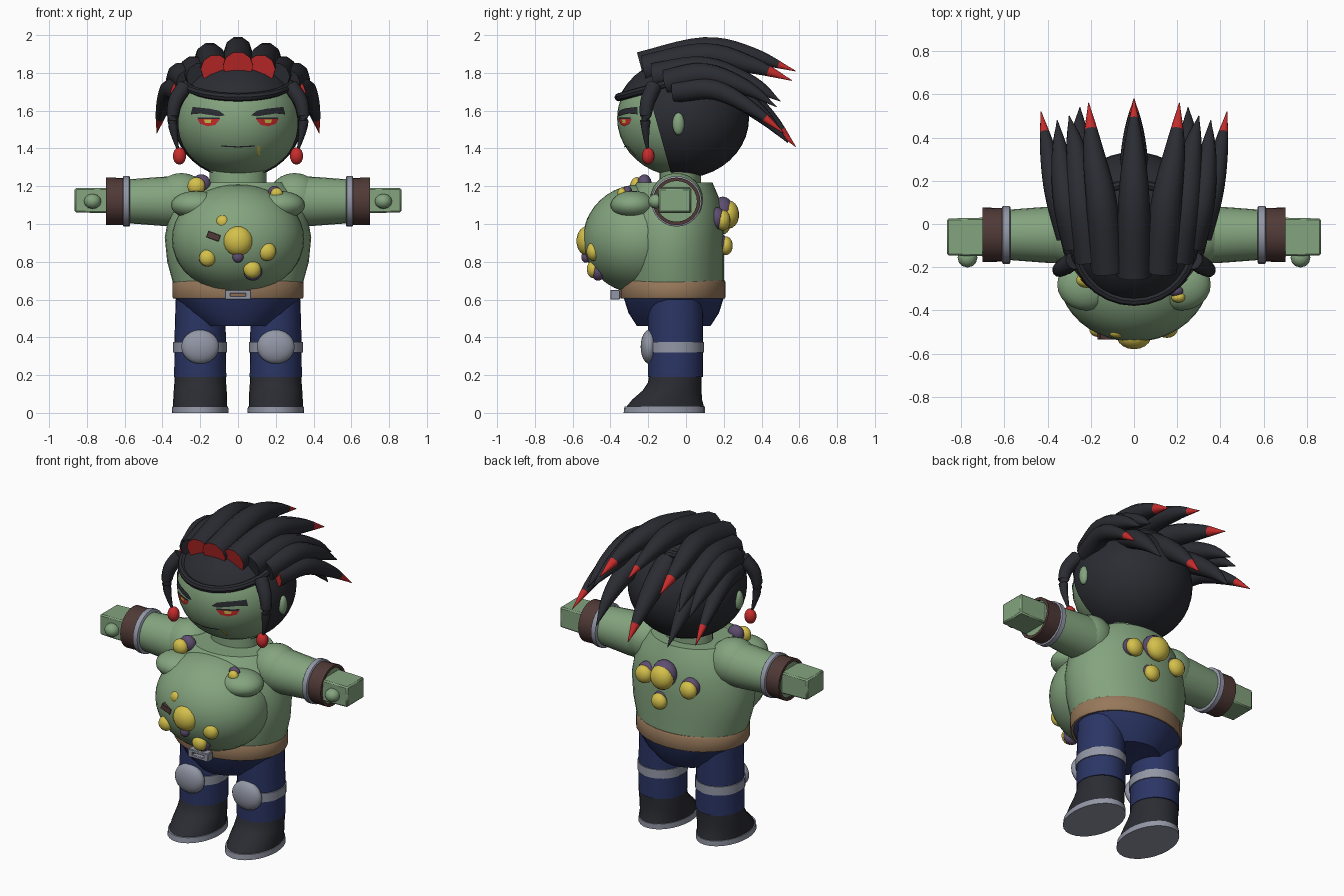
import bpy, bmesh
from math import sin, cos, pi, sqrt, radians
from mathutils import Vector, Matrix

if "Cube" in bpy.data.objects:
    bpy.data.objects.remove(bpy.data.objects["Cube"])


def material(name, rgb):
    m = bpy.data.materials.new(name)
    m.use_nodes = True
    m.diffuse_color = (*rgb, 1)
    m.node_tree.nodes["Principled BSDF"].inputs["Base Color"].default_value = (*rgb, 1)
    return m


SKIN = material("green_skin", (.23, .37, .21))
HAIR = material("black_hair", (.024, .025, .032))
RED = material("red", (.58, .025, .025))
YELLOW = material("yellow", (.66, .53, .07))
PURPLE = material("purple", (.11, .075, .16))
NAVY = material("navy_cloth", (.024, .036, .13))
METAL = material("grey_metal", (.29, .31, .38))
BROWN = material("brown_leather", (.08, .042, .038))
TAN = material("tan_leather", (.31, .19, .105))
SIDES = (("left", 1), ("right", -1))
made = []


def finish(name, bm, *mats):
    bmesh.ops.recalc_face_normals(bm, faces=bm.faces)
    me = bpy.data.meshes.new(name)
    bm.to_mesh(me)
    bm.free()
    for m in mats:
        me.materials.append(m)
    ob = bpy.data.objects.new(name, me)
    bpy.context.collection.objects.link(ob)
    made.append(ob)
    return ob


def ball(name, mat, at, size, n=24, cut=None):
    """Ellipsoid, optionally cut by a plane (point, normal) keeping the normal side."""
    bm = bmesh.new()
    bmesh.ops.create_uvsphere(bm, u_segments=n, v_segments=n // 2, radius=1,
                              matrix=Matrix.Translation(at) @ Matrix.Diagonal((*size, 1)))
    if cut:
        bmesh.ops.bisect_plane(bm, geom=bm.verts[:] + bm.edges[:] + bm.faces[:],
                               plane_co=cut[0], plane_no=cut[1], clear_inner=True)
    return finish(name, bm, mat)


def skin_rings(bm, rings):
    """Bridge rings of points and cap both ends."""
    loops = [[bm.verts.new(p) for p in ring] for ring in rings]
    n = len(loops[0])
    for a, b in zip(loops, loops[1:]):
        for i in range(n):
            j = (i + 1) % n
            bm.faces.new((a[i], a[j], b[j], b[i]))
    bm.faces.new(loops[0])
    bm.faces.new(loops[-1])


def loft(name, mat, rings, x=0, n=28):
    """Stack of horizontal ellipses: (z, centre y, radius x, radius y)."""
    bm = bmesh.new()
    skin_rings(bm, [[(x + rx * cos(2 * pi * i / n), cy + ry * sin(2 * pi * i / n), z)
                     for i in range(n)] for z, cy, rx, ry in rings])
    return finish(name, bm, mat)


def limb(name, mat, side, rings, n=24):
    """Round part along x: (x, radius) around the arm axis."""
    bm = bmesh.new()
    skin_rings(bm, [[(side * x, -.05 + r * cos(2 * pi * i / n), 1.12 + r * sin(2 * pi * i / n))
                     for i in range(n)] for x, r in rings])
    return finish(name, bm, mat)


def box(name, mat, at, size, turn=0, end=1, bevel=.008):
    """Box, turned about y, whose outer x end may be scaled."""
    bm = bmesh.new()
    bmesh.ops.create_cube(bm, size=1)
    for v in bm.verts:
        if v.co.x * at[0] > 0:
            v.co.y *= end
            v.co.z *= end
    bmesh.ops.transform(bm, verts=bm.verts, matrix=Matrix.Translation(at)
                        @ Matrix.Rotation(turn, 4, 'Y') @ Matrix.Diagonal((*size, 1)))
    bmesh.ops.bevel(bm, geom=bm.edges[:], offset=bevel, segments=1, affect='EDGES')
    return finish(name, bm, mat)


def sweep(name, pts, radius, mats, n=10, steps=5, taper=True, tip=1.1):
    """Tube along a smooth path; faces past the fraction 'tip' use the second colour."""
    p = [Vector(q) for q in pts]
    p = [p[0] * 2 - p[1]] + p + [p[-1] * 2 - p[-2]]
    path = []
    for a, b, c, d in zip(p, p[1:], p[2:], p[3:]):
        for k in range(steps):
            t = k / steps
            path.append(.5 * (2 * b + (c - a) * t + (2 * a - 5 * b + 4 * c - d) * t * t
                              + (3 * b - a - 3 * c + d) * t ** 3))
    path.append(p[-2])
    last, rings = len(path) - 1, []
    for k, c in enumerate(path):
        along = (path[min(k + 1, last)] - path[max(k - 1, 0)]).normalized()
        u = along.cross(Vector((0, 0, 1))).normalized()
        w = u.cross(along)
        t = k / last
        r = radius * (max(.03, (1 - t ** 2.2)) if taper else 1)
        rings.append([c + r * (u * cos(2 * pi * i / n) + w * sin(2 * pi * i / n)) for i in range(n)])
    bm = bmesh.new()
    skin_rings(bm, rings)
    for i, f in enumerate(bm.faces):
        f.material_index = int(i // n >= tip * last)
    return finish(name, bm, *mats)


# Boots, legs and knee pads
for tag, s in SIDES:
    x = .2 * s
    loft(tag + "_sole", METAL, [(0, -.115, .15, .215), (.033, -.113, .148, .213)], x)
    loft(tag + "_boot", HAIR, [(.033, -.11, .143, .205), (.07, -.1, .143, .185), (.12, -.073, .14, .155),
                               (.16, -.06, .137, .142), (.21, -.055, .134, .138)], x)
    loft(tag + "_leg", NAVY, [(.19, -.055, .138, .145), (.4, -.055, .136, .145), (.6, -.055, .13, .145)], x)
    loft(tag + "_knee_strap", METAL, [(.32, -.055, .143, .15), (.375, -.055, .143, .15)], x)
    ball(tag + "_knee_pad", METAL, (x, -.195, .35), (.1, .045, .09))

# Hips, belt and torso
loft("hips", NAVY, [(.46, -.065, .19, .195), (.53, -.065, .28, .24), (.61, -.065, .335, .265)])
loft("belt", TAN, [(.605, -.07, .342, .275), (.615, -.07, .348, .28), (.69, -.07, .348, .28), (.7, -.07, .34, .275)])
for i, (x, z, w, h) in enumerate([(-.055, .625, .03, .05), (.055, .625, .03, .05),
                                  (0, .61, .13, .018), (0, .642, .13, .018)]):
    box(f"buckle_bar_{i}", METAL, (x, -.375, z), (w, .05, h), bevel=.003)
loft("torso", SKIN, [(.69, -.07, .345, .27), (.8, -.075, .375, .275), (.93, -.08, .388, .28),
                     (1.05, -.08, .365, .277), (1.15, -.07, .32, .24), (1.22, -.06, .25, .2)], n=36)
ball("belly", SKIN, (0, -.24, .92), (.35, .305, .29), 40)
loft("neck", SKIN, [(1.18, -.03, .15, .11), (1.32, -.03, .15, .11)])

# Arms
for tag, s in SIDES:
    ball(tag + "_chest", SKIN, (.22 * s, -.28, 1.1), (.135, .12, .075))
    ball(tag + "_shoulder", SKIN, (.3 * s, -.05, 1.13), (.145, .14, .14))
    limb(tag + "_arm", SKIN, s, [(.28, .132), (.4, .13), (.69, .108)])
    limb(tag + "_bracelet", METAL, s, [(.572, .128), (.576, .134), (.606, .134), (.61, .128)])
    limb(tag + "_cuff", BROWN, s, [(.605, .117), (.605, .124), (.7, .126), (.7, .108), (.69, .108)])
    box(tag + "_hand", SKIN, (.765 * s, -.06, 1.125), (.2, .18, .135), end=.95)
    ball(tag + "_thumb", SKIN, (.77 * s, -.155, 1.12), (.046, .046, .04), 12)

# Boils: yellow blister set into a purple bed (position, radius, outward direction, bed shift)
boils = [((0, -.51, .91), .08, (0, -1, 0), (.01, .025, .015)),
         ((.15, -.48, .855), .05, (.2, -1, 0), (0, .03, 0)),
         ((-.16, -.48, .82), .045, (-.2, -1, 0), (0, .03, 0)),
         ((-.08, -.49, 1.01), .037, (0, -1, 0), (.01, .02, -.005)),
         ((.075, -.48, .76), .047, (0, -1, 0), (.004, .015, -.01)),
         ((-.22, -.25, 1.2), .048, (0, -1, 0), (.025, .03, .012)),
         ((.205, -.33, 1.155), .033, (0, -1, .5), (-.012, .02, .012)),
         ((.01, .215, 1.05), .075, (0, 1, 0), (0, -.02, .015)),
         ((.155, .185, 1.02), .055, (.3, 1, 0), (0, -.02, .01)),
         ((-.15, .185, 1.0), .055, (-.3, 1, 0), (0, -.02, .01)),
         ((.04, .2, .885), .05, (0, 1, 0), (0, -.02, .01))]
for i, (at, r, out, shift) in enumerate(boils):
    at = Vector(at)
    ball(f"boil_{i}", YELLOW, at + Vector(out).normalized() * .01, (r, r * .75, r), 18)
    ball(f"boil_bed_{i}", PURPLE, at + Vector(shift), (r * 1.07, r * .8, r * 1.07), 18)
ball("small_boil", PURPLE, (0, -.53, .825), (.03, .025, .03), 14)
box("splinter", BROWN, (-.13, -.5, .935), (.07, .07, .035), radians(20), bevel=.002)

# Head, scalp and ears
C, R = Vector((0, -.02, 1.56)), Vector((.335, .345, .31))
ball("head", SKIN, C, R, 40)
ball("scalp_back", HAIR, C, R * 1.025, 40, ((0, -.13, 1.45), (0, 1, .28)))
ball("scalp_top", HAIR, C, R * 1.03, 40, ((0, -.36, 1.665), (0, -.28, 1)))
for tag, s in SIDES:
    ball(tag + "_ear", SKIN, (.342 * s, -.04, 1.53), (.024, .032, .06), 14)

# Headband following the scalp
band, mid = [], Vector((0, -.05, 1.757))
for k in range(33):
    a = 2 * pi * k / 32 + pi / 2
    d = Vector((cos(a), sin(a), .28 * sin(a)))
    p, q = [Vector([v[i] / (R[i] * 1.04) for i in range(3)]) for v in (mid - C, d)]
    t = (-p.dot(q) + sqrt(p.dot(q) ** 2 - q.dot(q) * (p.dot(p) - 1))) / q.dot(q)
    band.append(mid + d * t)
sweep("headband", band, .022, [HAIR], 8, 1, taper=False)


# Painted face pieces lying on the head
def face_piece(name, mat, outline, lift):
    bm = bmesh.new()
    bm.faces.new([bm.verts.new((x, 0, z)) for x, z in outline])
    bmesh.ops.triangulate(bm, faces=bm.faces[:])
    bmesh.ops.subdivide_edges(bm, edges=bm.edges[:], cuts=2, use_grid_fill=True)
    for v in bm.verts:
        v.co.y = C.y - lift - R.y * sqrt(1 - (v.co.x / R.x) ** 2 - ((v.co.z - C.z) / R.z) ** 2)
    finish(name, bm, mat)


brow = [(.07, 1.575), (.1, 1.57), (.2, 1.585), (.25, 1.58), (.225, 1.6), (.24, 1.62), (.15, 1.61), (.1, 1.6)]
lid = [(.095, 1.555), (.21, 1.555), (.215, 1.565), (.1, 1.565)]
eye = [(.095, 1.555), (.12, 1.525), (.16, 1.517), (.2, 1.53), (.215, 1.555)]
iris = [(.14, 1.553), (.145, 1.535), (.175, 1.535), (.18, 1.553)]
for tag, s in SIDES:
    for part, mat, shape, lift in (("brow", HAIR, brow, .006), ("eyelid", HAIR, lid, .006),
                                   ("eye", RED, eye, .005), ("iris", YELLOW, iris, .008)):
        face_piece(f"{tag}_{part}", mat, [(x * s, z) for x, z in shape], lift)
face_piece("mouth", HAIR, [(-.09, 1.41), (0, 1.405), (.09, 1.41), (.09, 1.416), (0, 1.411), (-.09, 1.416)], .005)
face_piece("mouth_ring", YELLOW, [(.1, 1.41), (.105, 1.36), (.115, 1.36), (.12, 1.41)], .006)

# Swept-back locks: path, radius, where the red tip begins
sweep("centre_lock", [(0, -.24, 1.835), (0, .1, 1.92), (0, .35, 1.89), (0, .58, 1.81)], .08, [HAIR, RED], tip=.85)
sweep("low_centre_lock", [(0, .12, 1.8), (0, .3, 1.68), (0, .45, 1.55), (0, .58, 1.41)], .07, [HAIR, RED], tip=.8)
locks = [([(.12, -.22, 1.82), (.15, .1, 1.89), (.19, .35, 1.84), (.21, .56, 1.76)], .078, .8),
         ([(.2, -.17, 1.78), (.24, .1, 1.82), (.27, .35, 1.74), (.3, .5, 1.65)], .075, 1.1),
         ([(.26, -.1, 1.75), (.31, .1, 1.79), (.34, .32, 1.72), (.355, .48, 1.62)], .07, 1.1),
         ([(.3, -.06, 1.7), (.36, .15, 1.71), (.4, .35, 1.61), (.43, .52, 1.48)], .06, .8),
         ([(.18, .1, 1.77), (.23, .28, 1.67), (.25, .42, 1.56), (.25, .54, 1.43)], .065, 1.1)]
for tag, s in SIDES:
    for i, (pts, r, tip) in enumerate(locks):
        sweep(f"{tag}_lock_{i}", [(x * s, y, z) for x, y, z in pts], r, [HAIR, RED], tip=tip)
    # Beaded lock in front of each ear
    side_lock = [(.28, -.17, 1.73), (.335, -.205, 1.64), (.345, -.215, 1.52), (.31, -.2, 1.36)]
    sweep(tag + "_side_lock", [(x * s, y, z) for x, y, z in side_lock], .042, [HAIR])
    ball(tag + "_bead", RED, (.31 * s, -.2, 1.36), (.036, .034, .046), 14)

bpy.ops.object.select_all(action='DESELECT')
for ob in made:
    ob.select_set(True)
bpy.context.view_layer.objects.active = made[0]
bpy.ops.object.shade_smooth_by_angle(angle=radians(40))
